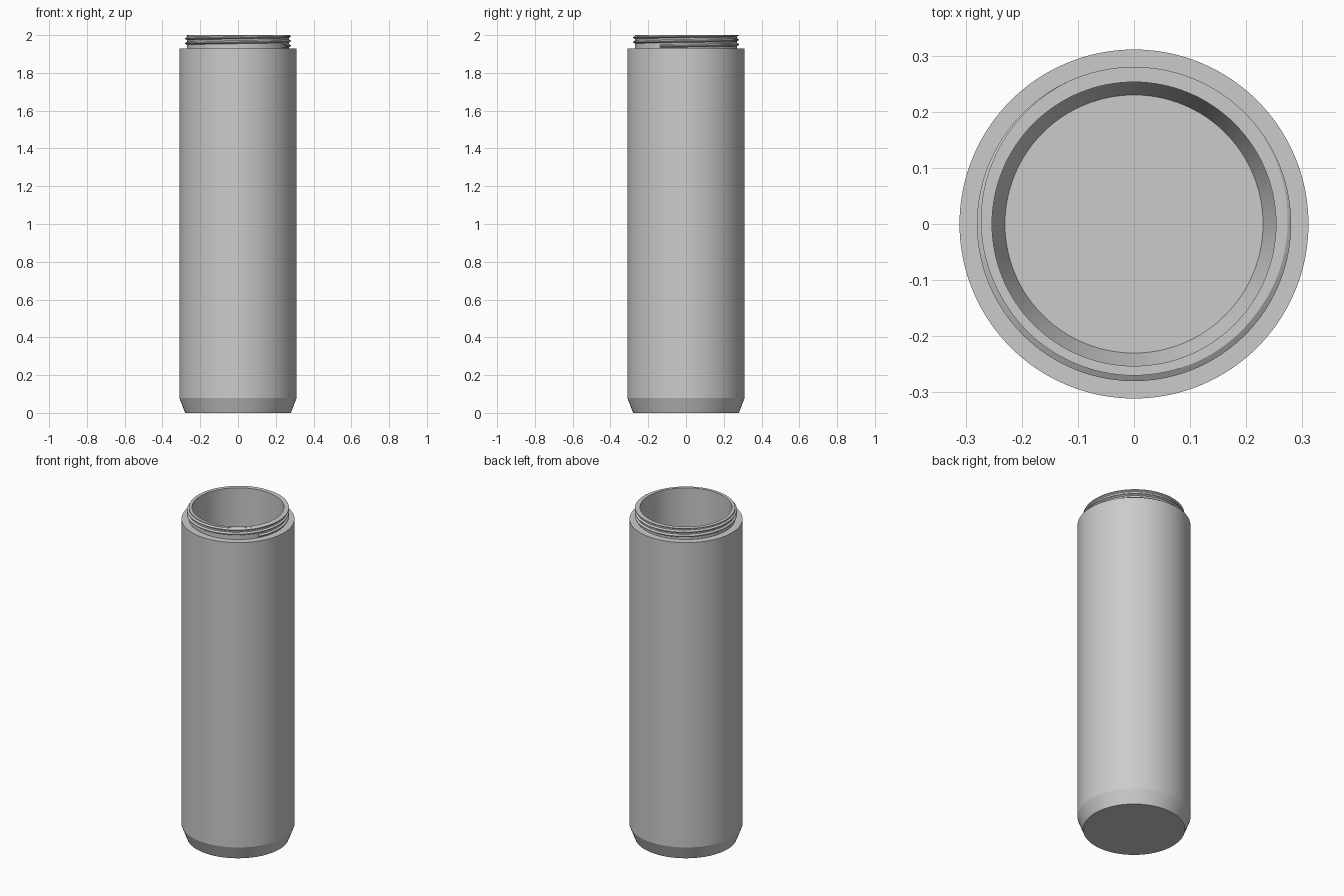
import bpy, bmesh, math

if "Cube" in bpy.data.objects:
    bpy.data.objects.remove(bpy.data.objects["Cube"])

SEG = 128
TOP = 2.0

grey = bpy.data.materials.new("plain_grey")
grey.diffuse_color = (0.6, 0.6, 0.6, 1)
grey.use_nodes = True
grey.node_tree.nodes["Principled BSDF"].inputs["Base Color"].default_value = grey.diffuse_color


def finish(name, bm):
    bmesh.ops.recalc_face_normals(bm, faces=bm.faces[:])
    mesh = bpy.data.meshes.new(name)
    bm.to_mesh(mesh)
    bm.free()
    mesh.materials.append(grey)
    obj = bpy.data.objects.new(name, mesh)
    bpy.context.collection.objects.link(obj)
    bpy.ops.object.select_all(action='DESELECT')
    obj.select_set(True)
    bpy.context.view_layer.objects.active = obj
    bpy.ops.object.shade_smooth_by_angle(angle=math.radians(15))


# Hollow container: outer wall, shoulder, neck, inner wall and floor
profile = [(0.28, 0), (0.311, 0.08), (0.311, 1.93), (0.27, 1.93), (0.27, TOP),
           (0.253, TOP), (0.253, 0.12), (0.23, 0.06)]
bm = bmesh.new()
rings = []
for r, z in profile:
    rings.append([bm.verts.new((r * math.cos(2 * math.pi * i / SEG),
                                r * math.sin(2 * math.pi * i / SEG), z))
                  for i in range(SEG)])
for a, b in zip(rings, rings[1:]):
    for i in range(SEG):
        j = (i + 1) % SEG
        bm.faces.new((a[i], a[j], b[j], b[i]))
bm.faces.new(rings[0])
bm.faces.new(rings[-1])
finish("container_body", bm)

# Helical screw thread around the neck, trimmed flat at the rim
PITCH, START_ANGLE, START_Z = 0.025, math.radians(-30), 1.942
section = [(0.266, -0.011), (0.28, -0.002), (0.28, 0.002), (0.266, 0.011)]
bm = bmesh.new()
rings = []
for i in range(int(SEG * 2.9)):
    t = i / SEG
    a = START_ANGLE + 2 * math.pi * t
    rings.append([bm.verts.new((r * math.cos(a), r * math.sin(a),
                                START_Z + PITCH * t + dz)) for r, dz in section])
for a, b in zip(rings, rings[1:]):
    for k in range(4):
        m = (k + 1) % 4
        bm.faces.new((a[k], a[m], b[m], b[k]))
bm.faces.new(rings[0])
bm.faces.new(rings[-1])
bmesh.ops.bisect_plane(bm, geom=bm.verts[:] + bm.edges[:] + bm.faces[:],
                       plane_co=(0, 0, TOP), plane_no=(0, 0, 1), clear_outer=True)
rim = [e for e in bm.edges if e.is_boundary]
bmesh.ops.triangle_fill(bm, edges=rim, use_beauty=True, normal=(0, 0, 1))
finish("neck_thread", bm)
